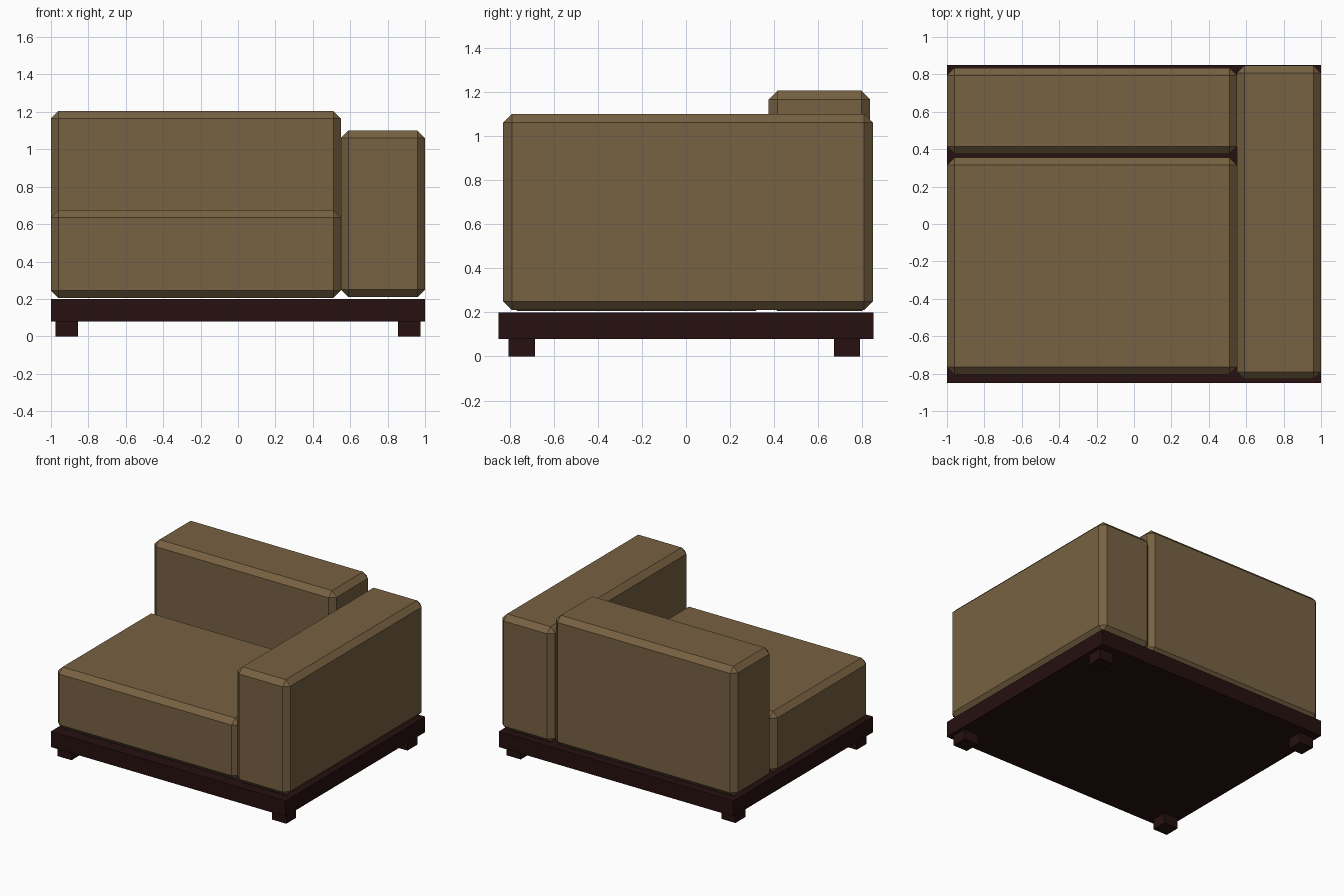
import bpy

cube = bpy.data.objects.get("Cube")
if cube:
    bpy.data.objects.remove(cube, do_unlink=True)


def make_material(name, colour):
    mat = bpy.data.materials.new(name)
    mat.use_nodes = True
    mat.diffuse_color = (*colour, 1)
    bsdf = next(n for n in mat.node_tree.nodes if n.type == "BSDF_PRINCIPLED")
    bsdf.inputs["Base Color"].default_value = (*colour, 1)
    bsdf.inputs["Roughness"].default_value = 0.9
    return mat


fabric = make_material("tan_fabric", (0.185, 0.122, 0.054))
wood = make_material("dark_wood", (0.020, 0.005, 0.005))


def box(name, low, high, mat, chamfer=0):
    """Box between two corners, with an optional flat chamfer."""
    centre = [(a + b) / 2 for a, b in zip(low, high)]
    size = [b - a for a, b in zip(low, high)]
    bpy.ops.mesh.primitive_cube_add(size=1, location=centre)
    obj = bpy.context.object
    obj.name = name
    obj.scale = size
    bpy.ops.object.transform_apply(location=False, rotation=False, scale=True)
    obj.data.materials.append(mat)
    if chamfer:
        bevel = obj.modifiers.new("chamfer", "BEVEL")
        bevel.width = chamfer
        bevel.segments = 1
    return obj


# Wooden platform and its four short legs
box("platform", (-1, -0.85, 0.08), (1, 0.85, 0.2), wood)
for side, x in (("right", -0.915), ("left", 0.915)):
    for end, y in (("front", -0.745), ("back", 0.73)):
        box(f"{end}_{side}_leg", (x - 0.06, y - 0.06, 0), (x + 0.06, y + 0.06, 0.08), wood)

# Chamfered cushions
box("seat_cushion", (-1, -0.805, 0.205), (0.55, 0.355, 0.675), fabric, 0.04)
box("back_cushion", (-1, 0.375, 0.205), (0.55, 0.835, 1.205), fabric, 0.04)
box("armrest", (0.55, -0.83, 0.21), (1, 0.847, 1.1), fabric, 0.04)
